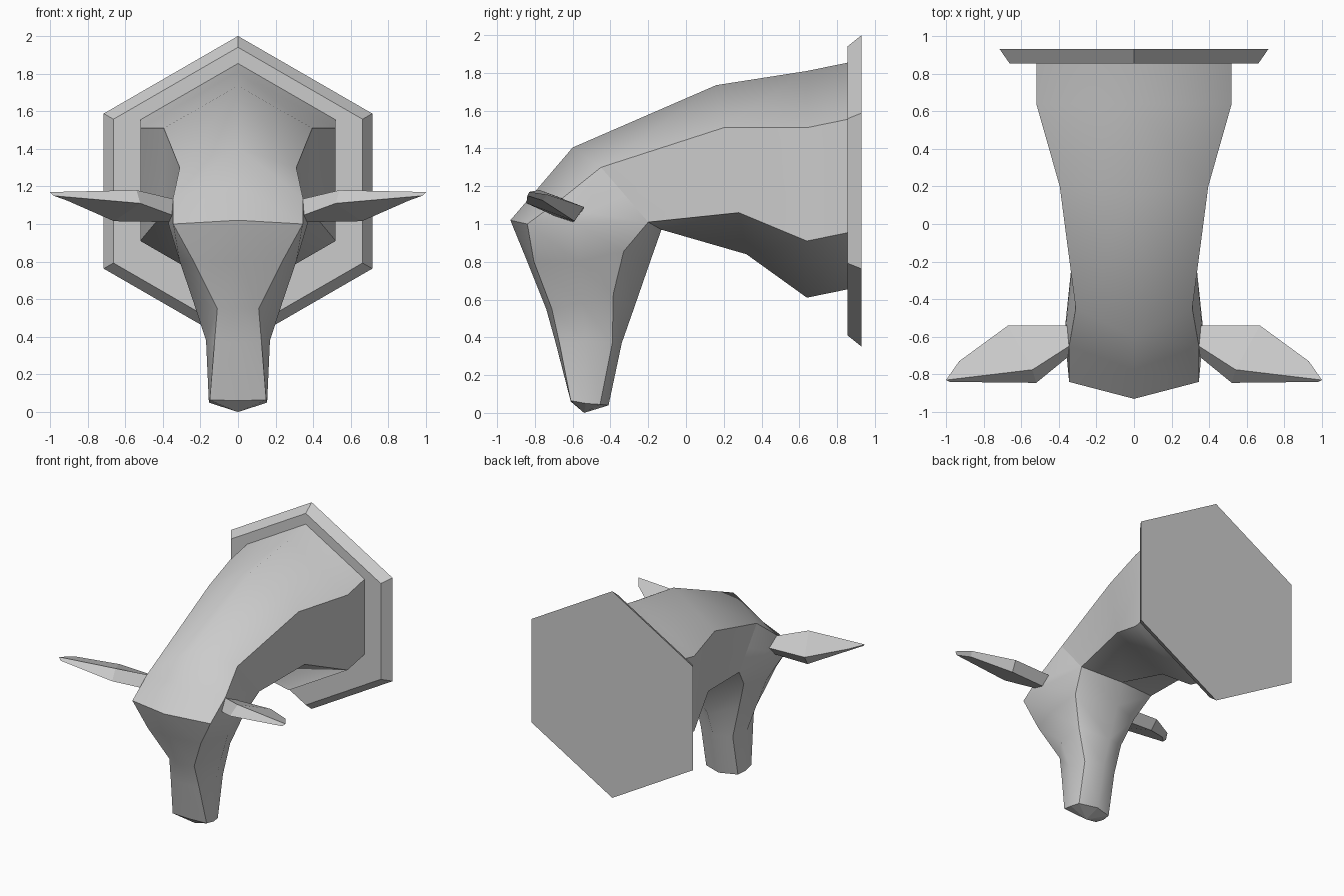
import bpy, bmesh, math
from mathutils import Vector, Matrix

if "Cube" in bpy.data.objects:
    bpy.data.objects.remove(bpy.data.objects["Cube"])


def add_object(name, bm, mirrored=False):
    bmesh.ops.recalc_face_normals(bm, faces=bm.faces)
    me = bpy.data.meshes.new(name)
    bm.to_mesh(me)
    bm.free()
    ob = bpy.data.objects.new(name, me)
    bpy.context.collection.objects.link(ob)
    if mirrored:
        mod = ob.modifiers.new("mirror", 'MIRROR')
        mod.use_clip = True
        mod.merge_threshold = 0.001
    return ob


# Wall plaque: bevelled hexagon, pointing up
bm = bmesh.new()
bmesh.ops.create_cone(bm, cap_ends=True, segments=6, radius1=0.825, radius2=0.765, depth=0.075,
                      matrix=Matrix.Translation((0, 0.8925, 1.175)) @ Matrix.Rotation(math.pi / 2, 4, 'X'))
add_object("wall_plaque", bm)

# Neck half-rings: crest (y, z), upper side (x, y, z), lower side (x, y, z), throat (y, z)
neck = [
    (0.86, 1.855, 0.52, 0.86, 1.555, 0.52, 0.86, 0.955, 0.86, 0.655),
    (0.64, 1.81, 0.52, 0.64, 1.51, 0.52, 0.64, 0.91, 0.64, 0.61),
    (0.16, 1.735, 0.395, 0.20, 1.51, 0.395, 0.28, 1.06, 0.32, 0.84),
    (-0.60, 1.405, 0.31, -0.45, 1.30, 0.33, -0.20, 1.01, -0.13, 0.97),
]
rings = []
for r in neck:
    upper, lower = Vector(r[2:5]), Vector(r[5:8])
    rings.append([(0, r[0], r[1]), upper, (upper + lower) / 2, lower, (0, r[8], r[9])])

# Head half-rings: front, front edge, cheek, jaw edge, back; the first two pivot on the throat
pivot = rings[3][3:]
rings += [
    [(0, -0.775, 1.20), (0.345, -0.65, 1.14), (0.36, -0.53, 1.06)] + pivot,
    [(0, -0.93, 1.02), (0.345, -0.84, 1.00), (0.37, -0.58, 1.00)] + pivot,
    [(0, -0.84, 0.80), (0.235, -0.805, 0.80), (0.31, -0.57, 0.80), (0.28, -0.33, 0.855), (0, -0.19, 0.80)],
    [(0, -0.74, 0.55), (0.11, -0.71, 0.55), (0.235, -0.55, 0.58), (0.20, -0.385, 0.63), (0, -0.275, 0.555)],
    [(0, -0.69, 0.37), (0.125, -0.67, 0.37), (0.17, -0.53, 0.38), (0.14, -0.39, 0.37), (0, -0.34, 0.37)],
    [(0, -0.61, 0.06), (0.15, -0.61, 0.065), (0.155, -0.53, 0.05), (0.14, -0.455, 0.045), (0, -0.41, 0.04)],
]
bm = bmesh.new()
grid = [[bm.verts.new(p) for p in ring] for ring in rings]
for a, b in zip(grid, grid[1:]):
    for i in range(4):
        bm.faces.new((a[i], a[i + 1], b[i + 1], b[i])).smooth = True
nose = bm.verts.new((0, -0.54, 0.0))
for i in range(4):
    bm.faces.new((grid[-1][i], grid[-1][i + 1], nose))

# Hard edges: both side creases, brow, end of neck and nose rim
hard = [(a[i], b[i]) for a, b in zip(grid, grid[1:]) for i in (1, 3)]
hard += [(grid[k][i], grid[k][i + 1]) for k, i in
         [(5, 0), (3, 1), (3, 2), (3, 3), (4, 3), (5, 3)] + [(9, n) for n in range(4)]]
for u, v in hard:
    bm.edges.get((u, v)).smooth = False
bmesh.ops.remove_doubles(bm, verts=bm.verts, dist=0.0005)
add_object("neck_and_head", bm, True)

# Ears: tapering slab sections (upper front, lower front, lower back, upper back)
ear = [
    [(0.33, -0.64, 1.13), (0.33, -0.69, 1.04), (0.33, -0.60, 1.01), (0.33, -0.54, 1.08)],
    [(0.54, -0.775, 1.18), (0.52, -0.845, 1.11), (0.66, -0.59, 1.015), (0.67, -0.54, 1.09)],
    [(1.0, -0.83, 1.17), (0.98, -0.84, 1.15), (0.91, -0.76, 1.125), (0.93, -0.73, 1.155)],
]
bm = bmesh.new()
grid = [[bm.verts.new(p) for p in ring] for ring in ear]
for a, b in zip(grid, grid[1:]):
    for i in range(4):
        j = (i + 1) % 4
        bm.faces.new((a[i], a[j], b[j], b[i]))
bm.faces.new(grid[0])
bm.faces.new(grid[-1])
add_object("ears", bm, True)
